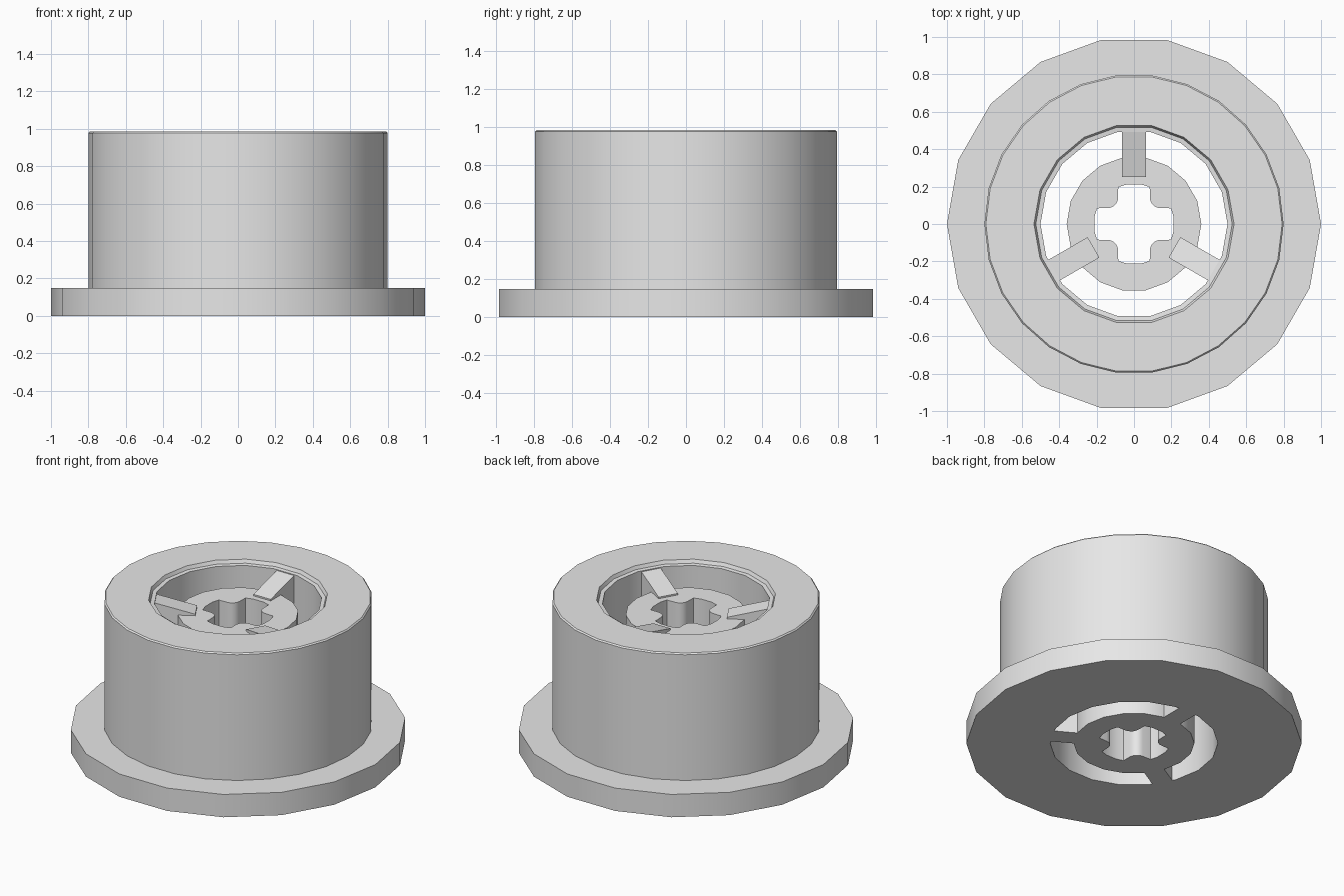
import bpy
import bmesh
from math import cos, sin, pi, radians
from mathutils import Matrix

cube = bpy.data.objects.get("Cube")
if cube:
    bpy.data.objects.remove(cube, do_unlink=True)

grey = bpy.data.materials.new("plain_grey")
grey.use_nodes = True
grey.diffuse_color = (0.8, 0.8, 0.8, 1)
grey.node_tree.nodes["Principled BSDF"].inputs["Base Color"].default_value = (0.8, 0.8, 0.8, 1)


def circle(radius, sides):
    return [(radius * cos(2 * pi * i / sides), radius * sin(2 * pi * i / sides))
            for i in range(sides)]


def add_loop(bm, outline, z):
    return [bm.verts.new((x, y, z)) for x, y in outline]


def skin(bm, loops):
    """Join consecutive loops of equal length with quads."""
    for low, high in zip(loops, loops[1:]):
        for i in range(len(low)):
            j = (i + 1) % len(low)
            bm.faces.new((low[i], low[j], high[j], high[i]))


def fill_between(bm, outer, inner):
    """Fill the flat area between an outer loop and a hole."""
    edges = [bm.edges.get((loop[i - 1], loop[i]))
             for loop in (outer, inner) for i in range(len(loop))]
    bmesh.ops.triangle_fill(bm, edges=edges, use_beauty=True)


def finish(bm, name):
    bmesh.ops.recalc_face_normals(bm, faces=bm.faces[:])
    mesh = bpy.data.meshes.new(name)
    bm.to_mesh(mesh)
    bm.free()
    mesh.materials.append(grey)
    obj = bpy.data.objects.new(name, mesh)
    bpy.context.collection.objects.link(obj)
    bpy.ops.object.select_all(action='DESELECT')
    obj.select_set(True)
    bpy.context.view_layer.objects.active = obj
    bpy.ops.object.shade_smooth_by_angle(angle=radians(30))
    return obj


SIDES, TREAD_SIDES = 18, 26
FLANGE_TOP, TOP, BORE = 0.15, 0.985, 0.5

# Flange: wide low ring
bm = bmesh.new()
rings = [add_loop(bm, circle(r, SIDES), z) for r, z in
         ((BORE, 0), (1, 0), (1, FLANGE_TOP), (BORE, FLANGE_TOP))]
skin(bm, rings + rings[:1])
finish(bm, "flange")

# Tread: tall drum with a softened top edge and a stepped bore
bm = bmesh.new()
outside = [add_loop(bm, circle(r, TREAD_SIDES), z) for r, z in
           ((0.8, FLANGE_TOP), (0.8, TOP - 0.008), (0.792, TOP))]
inside = [add_loop(bm, circle(r, SIDES), z) for r, z in
          ((BORE, FLANGE_TOP), (BORE, 0.96), (0.525, 0.963), (0.535, TOP))]
skin(bm, outside)
skin(bm, inside)
fill_between(bm, outside[-1], inside[-1])
fill_between(bm, outside[0], inside[0])
finish(bm, "tread")

# Hub: short cylinder with a cross-shaped axle hole
cross = []
for quarter in range(4):
    turn = Matrix.Rotation(quarter * pi / 2, 2)
    points = [(0.215 * cos(radians(a)), 0.215 * sin(radians(a))) for a in (-10, 10, 23)]
    points += [(0.14 + 0.055 * cos(radians(a)), 0.14 + 0.055 * sin(radians(a)))
               for a in range(270, 179, -18)]
    points.append((0.215 * cos(radians(67)), 0.215 * sin(radians(67))))
    for x, y in points:
        cross.append((turn[0][0] * x + turn[0][1] * y, turn[1][0] * x + turn[1][1] * y))

HUB_TOP = 0.88
bm = bmesh.new()
wall = [add_loop(bm, circle(0.36, SIDES), z) for z in (0, HUB_TOP)]
hole = [add_loop(bm, cross, z) for z in (0, HUB_TOP)]
skin(bm, wall)
skin(bm, hole)
for w, h in zip(wall, hole):
    fill_between(bm, w, h)
finish(bm, "hub")

# Spokes: three webs whose tops slope down from rim to hub
for number, angle in enumerate((90, 210, 330), 1):
    bm = bmesh.new()
    profile = ((0.25, 0), (0.51, 0), (0.51, 0.959), (0.25, 0.89))
    sides = [[bm.verts.new((r, y, z)) for r, z in profile] for y in (-0.063, 0.063)]
    skin(bm, sides)
    for side in sides:
        bm.faces.new(side)
    bmesh.ops.rotate(bm, verts=bm.verts[:], matrix=Matrix.Rotation(radians(angle), 3, 'Z'))
    finish(bm, f"spoke_{number}")
